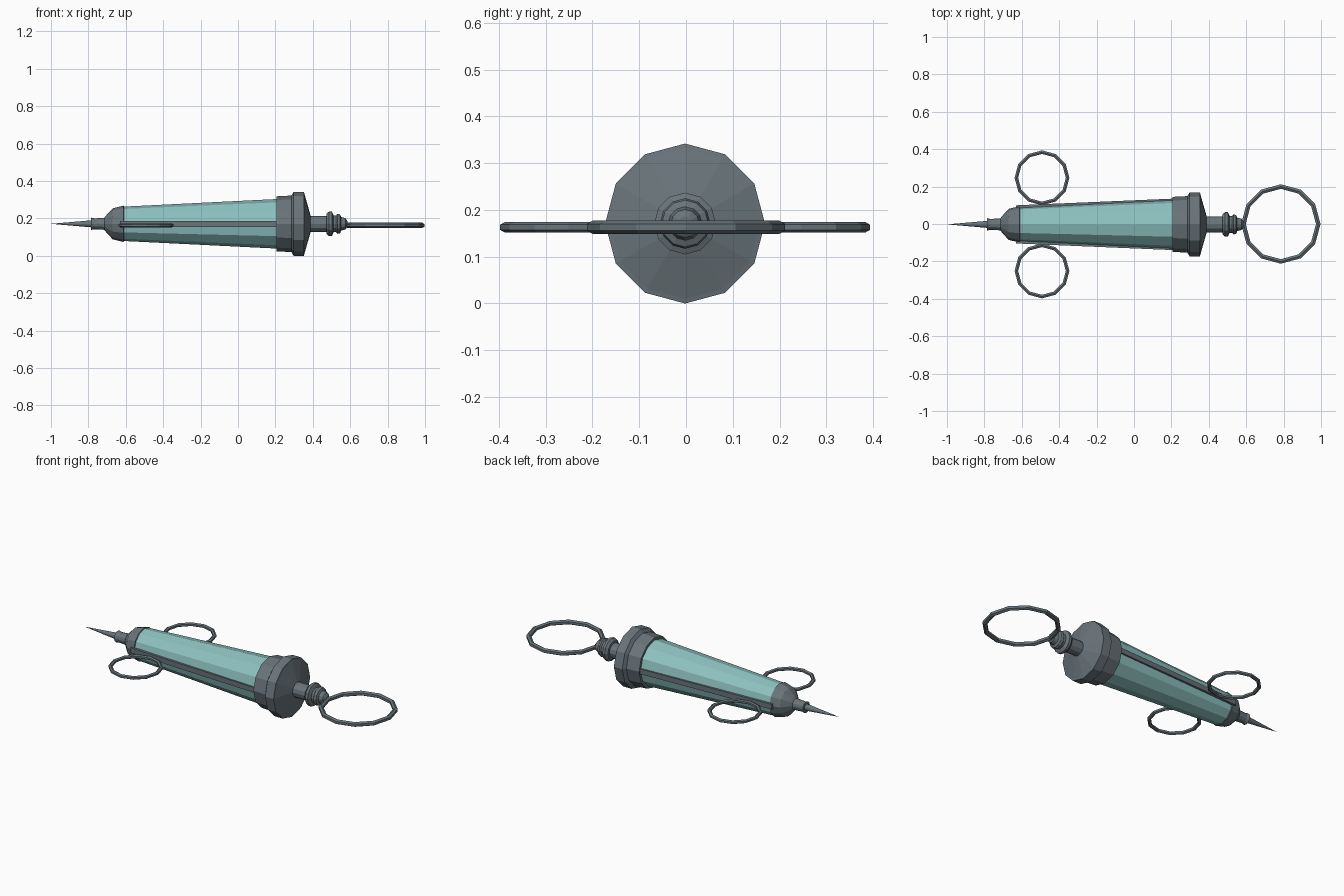
import bpy, bmesh, math
from mathutils import Vector, Matrix

if "Cube" in bpy.data.objects:
    bpy.data.objects.remove(bpy.data.objects["Cube"])

AY, AZ = -0.002, 0.171   # long axis position
RING_Z = 0.163
SIDES = 12


def material(name, color):
    m = bpy.data.materials.new(name)
    m.diffuse_color = (*color, 1)
    m.use_nodes = True
    m.node_tree.nodes["Principled BSDF"].inputs["Base Color"].default_value = m.diffuse_color
    return m


METAL = material("dark_metal", (0.14, 0.175, 0.195))
GLASS = material("teal_glass", (0.27, 0.54, 0.53))


def finish(name, bm, mat):
    bmesh.ops.recalc_face_normals(bm, faces=bm.faces[:])
    me = bpy.data.meshes.new(name)
    bm.to_mesh(me)
    bm.free()
    me.materials.append(mat)
    ob = bpy.data.objects.new(name, me)
    bpy.context.collection.objects.link(ob)
    return ob


def turned(name, profile, mat=METAL):
    """Turn an (x, radius) profile around the long axis; ends are closed."""
    bm = bmesh.new()
    loops = []
    for x, r in profile:
        if r == 0:
            loops.append([bm.verts.new((x, AY, AZ))])
        else:
            loops.append([bm.verts.new((x, AY + r * math.cos(a), AZ + r * math.sin(a)))
                          for a in (2 * math.pi * i / SIDES for i in range(SIDES))])
    for a, b in zip(loops, loops[1:]):
        for i in range(SIDES):
            j = (i + 1) % SIDES
            if len(a) == 1:
                bm.faces.new((a[0], b[j], b[i]))
            else:
                bm.faces.new((a[i], a[j], b[j], b[i]))
    for end in (loops[0], loops[-1]):
        if len(end) > 1:
            bm.faces.new(end)
    return finish(name, bm, mat)


def ring(name, x, y, radius, tube, sides=6):
    """Flat-lying faceted ring."""
    bm = bmesh.new()
    loops = []
    for i in range(SIDES):
        a = 2 * math.pi * i / SIDES
        loop = []
        for k in range(sides):
            t = 2 * math.pi * k / sides + math.pi / sides
            r = radius + tube * math.cos(t)
            loop.append(bm.verts.new((x + r * math.cos(a), y + r * math.sin(a),
                                      RING_Z + tube * math.sin(t))))
        loops.append(loop)
    for i in range(SIDES):
        a, b = loops[i], loops[(i + 1) % SIDES]
        for k in range(sides):
            n = (k + 1) % sides
            bm.faces.new((a[k], a[n], b[n], b[k]))
    return finish(name, bm, METAL)


def side_bar(name, side):
    """Tapered strip following the barrel wall."""
    bm = bmesh.new()
    bmesh.ops.create_cube(bm, size=1)
    for v in bm.verts:
        front = v.co.x < 0
        reach = 0.102 if front else 0.138
        if v.co.y < 0:
            reach -= 0.03
        v.co = Vector((-0.63 if front else 0.22, AY + side * reach,
                       AZ - 0.001 + v.co.z * 0.03))
    return finish(name, bm, METAL)


# Needle and its hub
turned("needle", [(-1.0, 0), (-0.77, 0.020)])
turned("needle_hub", [(-0.785, 0.033), (-0.768, 0.029), (-0.715, 0.032), (-0.705, 0.045),
                      (-0.67, 0.083), (-0.612, 0.097), (-0.608, 0.088)])

# Glass barrel and rear cap
turned("barrel", [(-0.63, 0.091), (0.22, 0.133)], GLASS)
turned("rear_cap", [(0.205, 0.125), (0.205, 0.147), (0.285, 0.151), (0.298, 0.171),
                    (0.353, 0.171), (0.355, 0.161), (0.388, 0.045)])

# Plunger rod with turned collars
turned("plunger_rod", [(0.38, 0.043), (0.472, 0.043), (0.474, 0.054), (0.487, 0.066),
                       (0.502, 0.066), (0.511, 0.045), (0.525, 0.045), (0.532, 0.054),
                       (0.546, 0.050), (0.552, 0.036), (0.575, 0.030), (0.585, 0.015)])

# Thumb ring, finger rings and side bars
ring("thumb_ring", 0.785, 0, 0.200, 0.014)
for side, label in ((1, "back"), (-1, "front")):
    ring("finger_ring_" + label, -0.492, side * 0.249 + AY, 0.137, 0.011)
    side_bar("side_bar_" + label, side)
